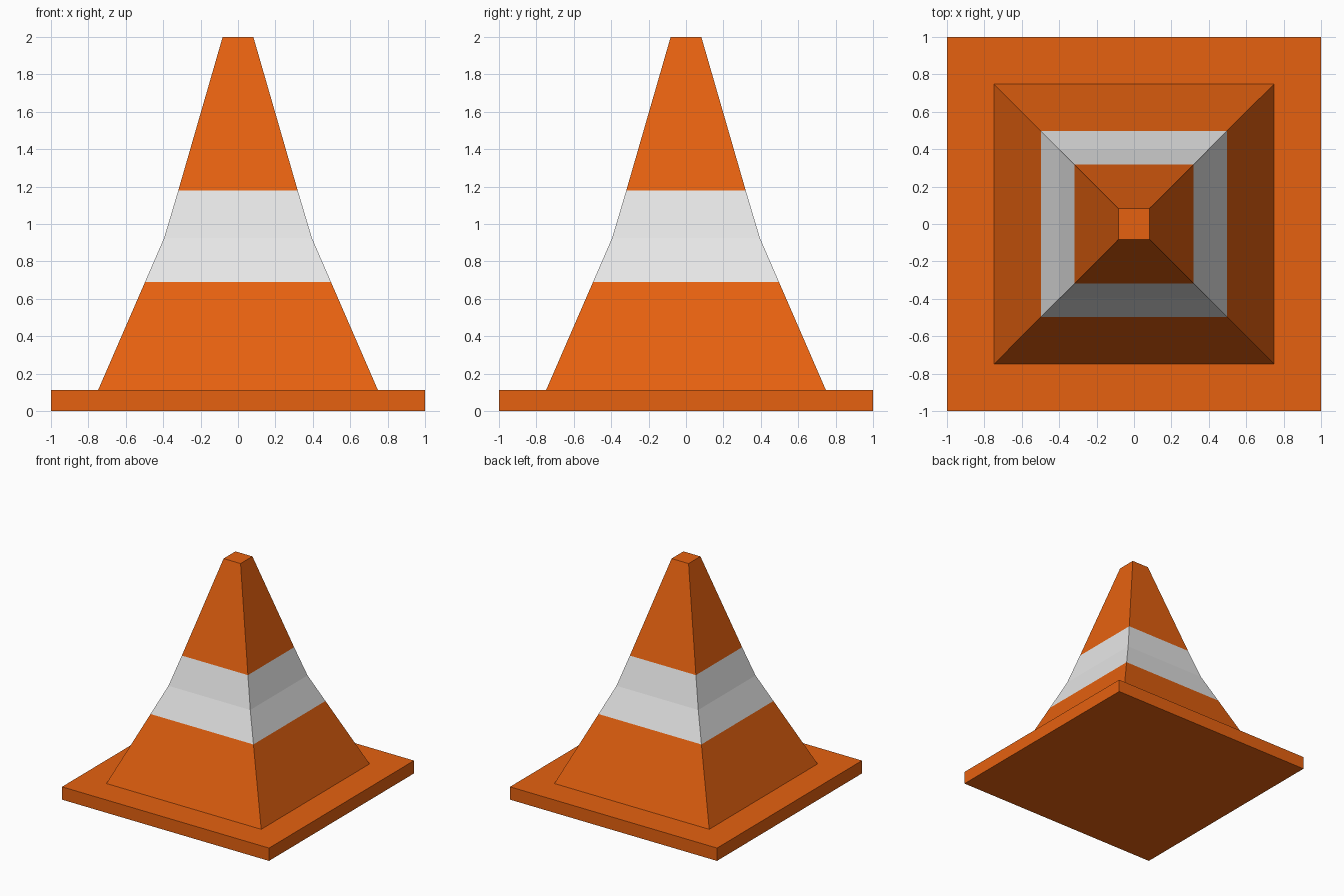
import bpy, bmesh

if "Cube" in bpy.data.objects:
    bpy.data.objects.remove(bpy.data.objects["Cube"])


def material(name, rgb):
    m = bpy.data.materials.new(name)
    m.diffuse_color = (*rgb, 1)
    m.use_nodes = True
    m.node_tree.nodes["Principled BSDF"].inputs["Base Color"].default_value = m.diffuse_color
    return m


orange = material("orange", (0.79, 0.120, 0.005))
white = material("reflective white", (0.80, 0.80, 0.80))


def square_loft(name, profile, mats):
    """Stack square rings of (half width, height), capped at both ends."""
    bm = bmesh.new()
    rings = [[bm.verts.new((sx * w, sy * w, z))
              for sx, sy in ((-1, -1), (1, -1), (1, 1), (-1, 1))]
             for w, z in profile]
    bm.faces.new(rings[0][::-1])
    bm.faces.new(rings[-1])
    for a, b in zip(rings, rings[1:]):
        for i in range(4):
            j = (i + 1) % 4
            bm.faces.new((a[i], a[j], b[j], b[i]))
    mesh = bpy.data.meshes.new(name)
    bm.to_mesh(mesh)
    bm.free()
    for m in mats:
        mesh.materials.append(m)
    obj = bpy.data.objects.new(name, mesh)
    bpy.context.collection.objects.link(obj)
    return obj


# Flat square foot
square_loft("base_plate", [(1, 0), (1, 0.112)], [orange])

# Tapered body with a kink in the middle of the white band
body = square_loft("cone_body", [(0.748, 0.112), (0.497, 0.69), (0.395, 0.925),
                                 (0.319, 1.18), (0.082, 2.0)], [orange, white])

# White band chosen by height
for f in body.data.polygons:
    f.material_index = int(0.69 < f.center.z < 1.18)
